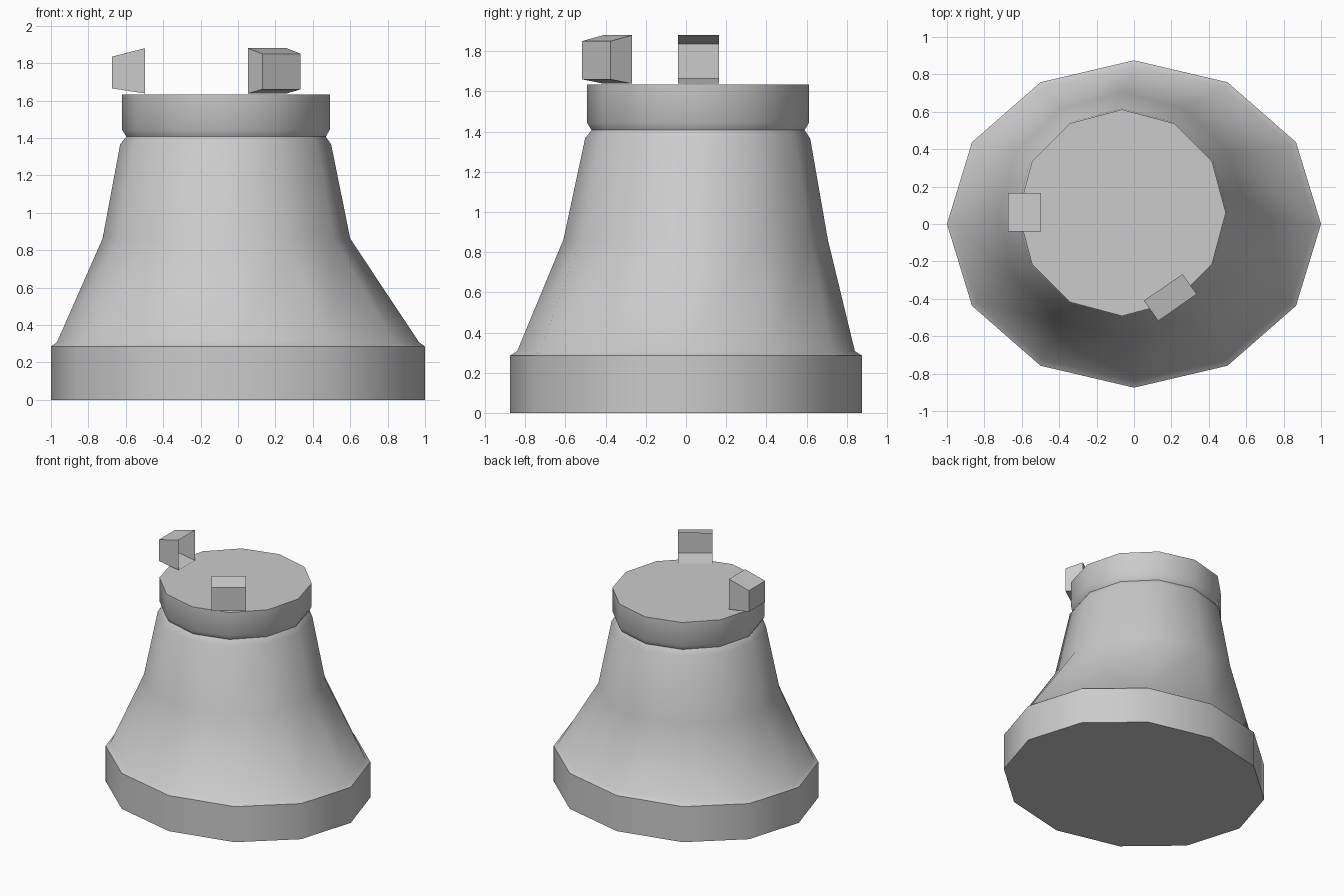
import bpy, bmesh
from math import sin, cos, tau, radians

if "Cube" in bpy.data.objects:
    bpy.data.objects.remove(bpy.data.objects["Cube"])

SIDES = 12


def make_object(name, bm, smooth_angle=None):
    bmesh.ops.recalc_face_normals(bm, faces=bm.faces)
    mesh = bpy.data.meshes.new(name)
    bm.to_mesh(mesh)
    bm.free()
    ob = bpy.data.objects.new(name, mesh)
    bpy.context.collection.objects.link(ob)
    if smooth_angle:
        bpy.ops.object.select_all(action='DESELECT')
        ob.select_set(True)
        bpy.context.view_layer.objects.active = ob
        bpy.ops.object.shade_smooth_by_angle(angle=radians(smooth_angle))
    return ob


def loft(name, rings):
    """Stack of 12-sided elliptical rings: (z, centre x, centre y, radius x, radius y)."""
    bm = bmesh.new()
    loops = [[bm.verts.new((cx + rx * cos(tau * i / SIDES), cy + ry * sin(tau * i / SIDES), z))
              for i in range(SIDES)] for z, cx, cy, rx, ry in rings]
    for a, b in zip(loops, loops[1:]):
        for i in range(SIDES):
            j = (i + 1) % SIDES
            bm.faces.new((a[i], a[j], b[j], b[i]))
    bm.faces.new(loops[0][::-1])
    bm.faces.new(loops[-1])
    return make_object(name, bm, 42)


def hooded_block(name, inner, outer, z_inner, z_outer):
    """Tapered box, open on its inner side; inner and outer are plan edges."""
    bm = bmesh.new()
    i0, i1, i2, i3 = [bm.verts.new((*p, z)) for z in z_inner for p in inner]
    o0, o1, o2, o3 = [bm.verts.new((*p, z)) for z in z_outer for p in outer]
    for f in ((o0, o1, o3, o2), (i0, i1, o1, o0), (i2, o2, o3, i3),
              (i0, o0, o2, i2), (i1, i3, o3, o1)):
        bm.faces.new(f)
    return make_object(name, bm)


# Pedestal: wide oval foot, leaning flared body, neck groove and round cap
loft("pedestal", [
    (0.0, 0, 0, 1.0, 0.875),
    (0.285, 0, 0, 1.0, 0.875),
    (0.308, 0, 0, 0.968, 0.84),
    (0.862, -0.062, 0.048, 0.662, 0.658),
    (1.366, -0.066, 0.058, 0.564, 0.56),
    (1.407, -0.064, 0.06, 0.533, 0.53),
    (1.444, -0.064, 0.06, 0.555, 0.552),
    (1.633, -0.064, 0.06, 0.555, 0.552),
])

# Two small hooded blocks on the cap's rim
hooded_block("left_block", [(-0.497, -0.04), (-0.497, 0.165)],
             [(-0.673, -0.04), (-0.673, 0.165)], (1.638, 1.88), (1.665, 1.835))
hooded_block("front_block", [(0.053, -0.41), (0.26, -0.268)],
             [(0.13, -0.518), (0.335, -0.375)], (1.638, 1.88), (1.66, 1.85))
